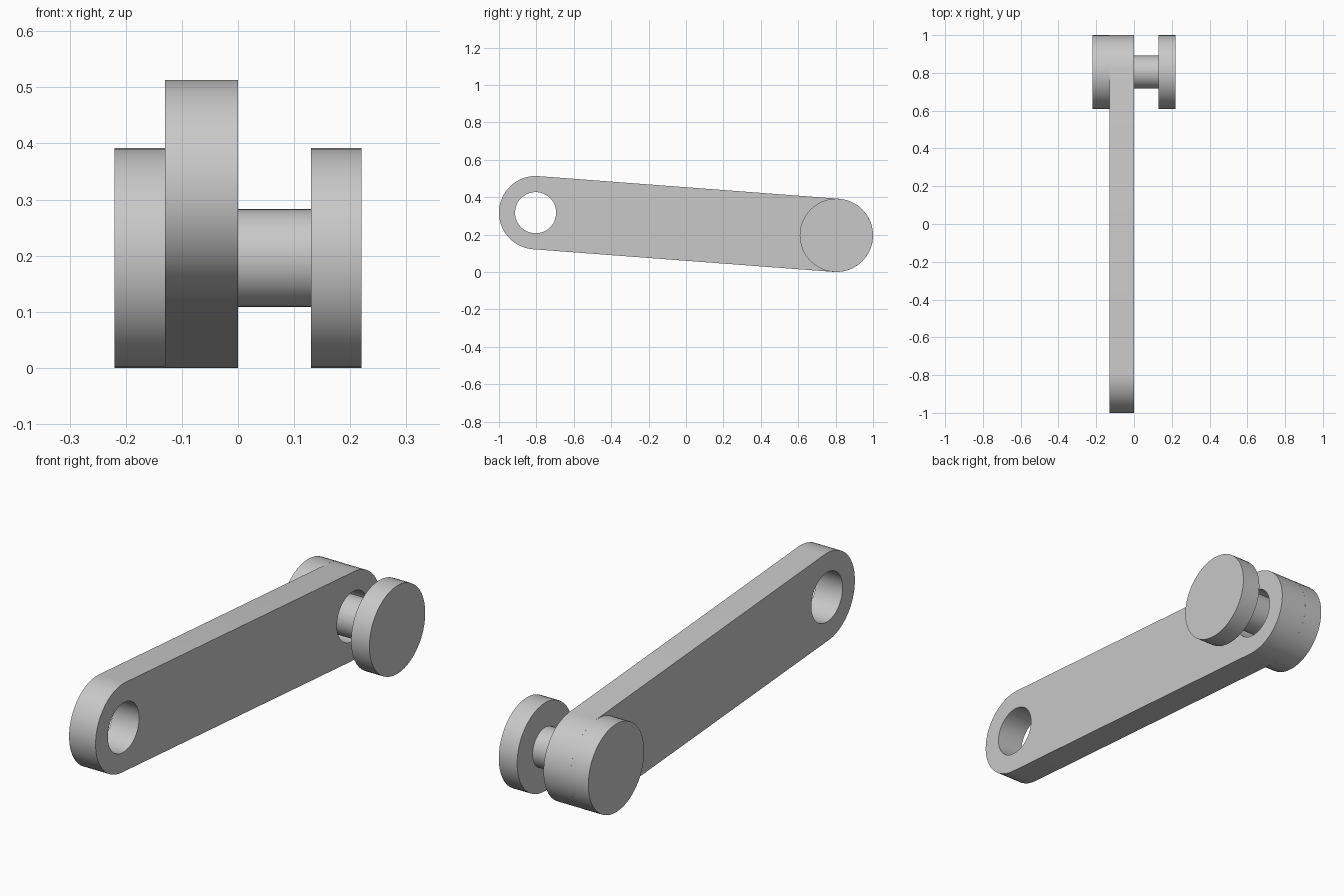
import bpy, bmesh, math
from mathutils import Vector, Matrix

cube = bpy.data.objects.get("Cube")
if cube:
    bpy.data.objects.remove(cube, do_unlink=True)

steel = bpy.data.materials.new("light_grey_metal")
steel.use_nodes = True
GREY = (0.58, 0.58, 0.58, 1)
steel.diffuse_color = GREY
steel.node_tree.nodes["Principled BSDF"].inputs["Base Color"].default_value = GREY

SEG = 48
R_END, R_HOLE, R_PIN = 0.196, 0.11, 0.087
EYE = Vector((-0.804, 0.317))      # free end, as (y, z)
PIVOT = Vector((0.804, 0.196))     # pinned end


def finish(bm, name):
    bmesh.ops.recalc_face_normals(bm, faces=bm.faces)
    mesh = bpy.data.meshes.new(name)
    bm.to_mesh(mesh)
    bm.free()
    mesh.materials.append(steel)
    obj = bpy.data.objects.new(name, mesh)
    bpy.context.collection.objects.link(obj)
    bpy.ops.object.select_all(action='DESELECT')
    obj.select_set(True)
    bpy.context.view_layer.objects.active = obj
    bpy.ops.object.shade_smooth_by_angle(angle=math.radians(30))


def arc(centre, radius, start, sweep, count):
    return [centre + radius * Vector((math.cos(start + sweep * i / count),
                                      math.sin(start + sweep * i / count)))
            for i in range(count + 1)]


def loop_edges(bm, points, x):
    verts = [bm.verts.new((x, p.x, p.y)) for p in points]
    return [bm.edges.new((v, verts[(i + 1) % len(verts)])) for i, v in enumerate(verts)]


# Link plate: round-ended bar with a bore at each end
axis = PIVOT - EYE
tilt = math.atan2(axis.y, axis.x)
outline = (arc(PIVOT, R_END, tilt - math.pi / 2, math.pi, SEG // 2)
           + arc(EYE, R_END, tilt + math.pi / 2, math.pi, SEG // 2))
bm = bmesh.new()
edges = loop_edges(bm, outline, -0.13)
for centre in (EYE, PIVOT):
    edges += loop_edges(bm, arc(centre, R_HOLE, 0, math.tau, SEG)[:-1], -0.13)
bmesh.ops.triangle_fill(bm, edges=edges, use_beauty=True, normal=(-1, 0, 0))
side = bmesh.ops.extrude_face_region(bm, geom=bm.faces[:], use_keep_orig=True)
bmesh.ops.translate(bm, vec=(0.13, 0, 0),
                    verts=[g for g in side["geom"] if isinstance(g, bmesh.types.BMVert)])
finish(bm, "link_plate")


# Pivot pin: shaft with a round head on each side
def cylinder(name, x0, x1, radius):
    bm = bmesh.new()
    place = (Matrix.Translation(((x0 + x1) / 2, PIVOT.x, PIVOT.y))
             @ Matrix.Rotation(math.pi / 2, 4, 'Y'))
    bmesh.ops.create_cone(bm, cap_ends=True, segments=SEG, radius1=radius,
                          radius2=radius, depth=x1 - x0, matrix=place)
    finish(bm, name)


cylinder("pin_shaft", -0.13, 0.13, R_PIN)
cylinder("right_pin_head", -0.22, -0.13, R_END)
cylinder("left_pin_head", 0.13, 0.22, R_END)
